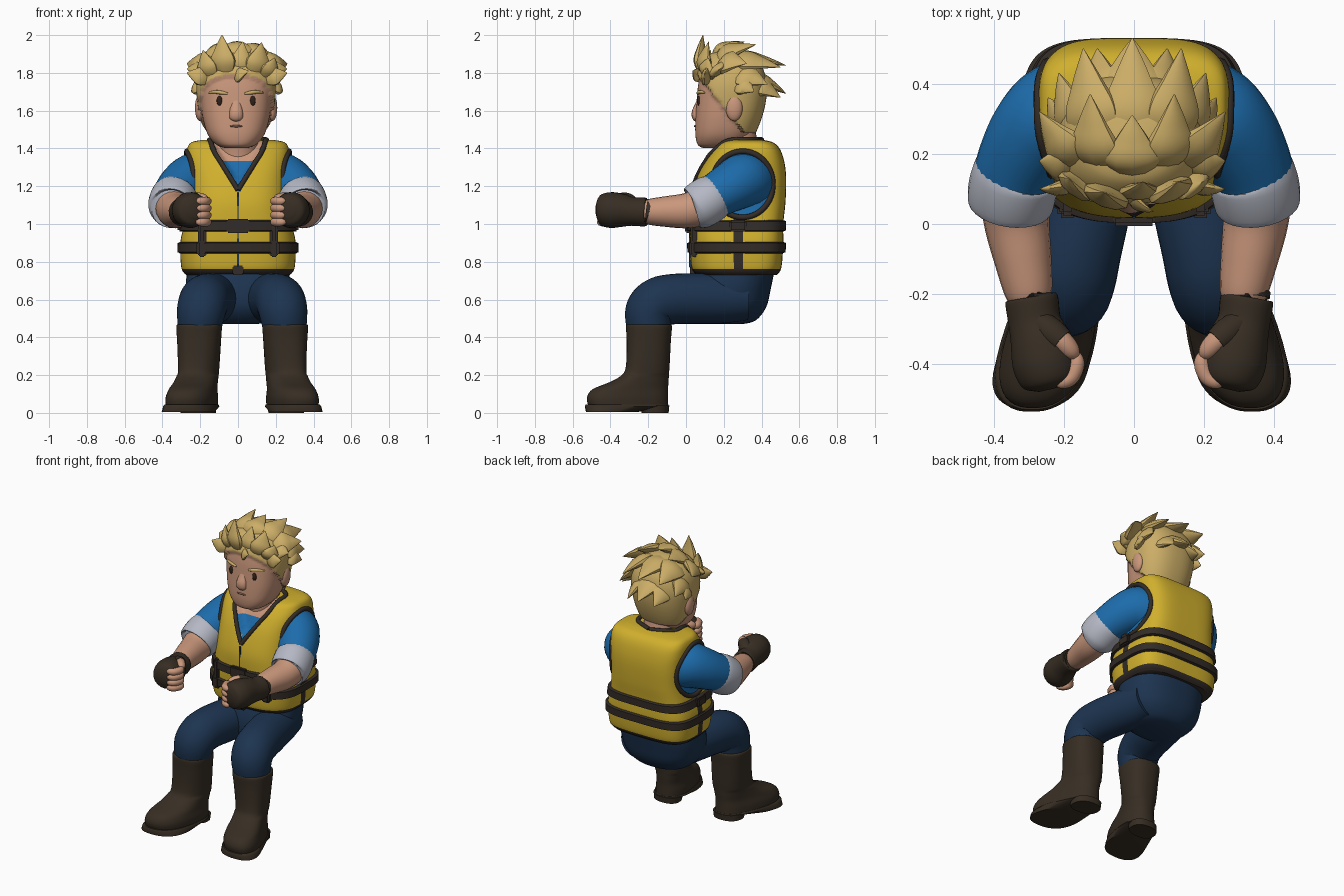
import bpy, bmesh, math
from mathutils import Vector

cube = bpy.data.objects.get("Cube")
if cube:
    bpy.data.objects.remove(cube)


def material(name, *rgb):
    m = bpy.data.materials.new(name)
    m.use_nodes = True
    m.diffuse_color = (*rgb, 1)
    shader = next(n for n in m.node_tree.nodes if n.type == "BSDF_PRINCIPLED")
    shader.inputs["Base Color"].default_value = (*rgb, 1)
    shader.inputs["Roughness"].default_value = 0.8
    return m


YELLOW = material("vest yellow", .63, .43, .026)
BLUE = material("shirt blue", .012, .15, .41)
DENIM = material("denim", .012, .034, .08)
BOOT = material("boot brown", .038, .027, .017)
STRAP = material("strap dark", .033, .025, .02)
SKIN = material("skin", .59, .31, .20)
HAIR = material("blond", .60, .42, .135)
WHITE = material("sleeve cuff grey", .46, .48, .55)
DARK = material("eye dark", .03, .015, .01)
LIP = material("lip", .28, .13, .09)


# ---- helpers ----
def resample(points, steps):
    """Catmull-Rom through points of any dimension."""
    pts = [Vector(p) for p in points]
    pts = [pts[0]] + pts + [pts[-1]]
    out = []
    for a, b, c, d in zip(pts, pts[1:], pts[2:], pts[3:]):
        for i in range(steps):
            t = i / steps
            out.append(b + (c - a) * t / 2 + (a * 2 - b * 5 + c * 4 - d) * t * t / 2
                       + (b * 3 - a - c * 3 + d) * t ** 3 / 2)
    return out + [pts[-1]]


def finish(name, bm, colors, rule=None, mirror=False, shift=0):
    bmesh.ops.recalc_face_normals(bm, faces=bm.faces[:])
    for f in bm.faces:
        f.smooth = True
        if rule:
            f.material_index = rule(f.calc_center_median())
    me = bpy.data.meshes.new(name)
    bm.to_mesh(me)
    bm.free()
    for c in colors:
        me.materials.append(c)
    me.set_sharp_from_angle(angle=math.radians(50))
    ob = bpy.data.objects.new(name, me)
    ob.location.x = shift
    bpy.context.collection.objects.link(ob)
    if mirror:
        ob.modifiers.new("mirror", "MIRROR").use_mirror_merge = False


def skin(name, rings, colors, closed=False, **kw):
    bm = bmesh.new()
    rows = [[bm.verts.new(p) for p in r] for r in rings]
    n = len(rows[0])
    for r, s in zip(rows, rows[1:] + rows[:1] if closed else rows[1:]):
        for i in range(n):
            bm.faces.new((r[i], r[(i + 1) % n], s[(i + 1) % n], s[i]))
    if not closed:
        bm.faces.new(rows[0])
        bm.faces.new(rows[-1])
    finish(name, bm, colors, **kw)


def oval(z, hw, yf, yb, e, n, grow=0):
    """Squarish oval section; e holds the front and back squareness."""
    ring = []
    for i in range(n):
        a = math.tau * (i + .5) / n
        c, s = math.cos(a), math.sin(a)
        k = 2 / e[s > 0]
        ring.append(Vector((math.copysign(abs(c) ** k, c) * (hw + grow),
                            (yf + yb) / 2 + math.copysign(abs(s) ** k, s) * ((yb - yf) / 2 + grow), z)))
    return ring


def loft(name, rings, colors, e=(2.4, 2.4), n=48, warp=lambda p: p, **kw):
    skin(name, [[warp(p) for p in oval(*r, e, n)] for r in rings], colors, **kw)


def tube(name, points, colors, n=20, steps=6, up=(0, 0, 1), flat=1, closed=False, **kw):
    """Tube along points of x, y, z, radius."""
    path = resample(points, steps)
    if closed:
        path.pop()
    up = Vector(up)
    rings = []
    for i, p in enumerate(path):
        nxt = path[(i + 1) % len(path)] if closed else path[min(i + 1, len(path) - 1)]
        t = (nxt.xyz - path[i - 1 if i or closed else 0].xyz).normalized()
        up = (up - t * up.dot(t)).normalized()
        side = t.cross(up)
        rings.append([p.xyz + p.w * (up * flat * math.cos(a) + side * math.sin(a))
                      for a in [math.tau * k / n for k in range(n)]])
    skin(name, rings, colors, closed=closed, **kw)


def blob(name, center, size, color, **kw):
    bm = bmesh.new()
    bmesh.ops.create_uvsphere(bm, u_segments=20, v_segments=12, radius=1)
    for v in bm.verts:
        v.co = Vector(center) + v.co * Vector(size)
    finish(name, bm, [color], **kw)


def box(name, center, size, color, **kw):
    bm = bmesh.new()
    bmesh.ops.create_cube(bm, size=1)
    for v in bm.verts:
        v.co = Vector(center) + v.co * Vector(size)
    bmesh.ops.bevel(bm, geom=bm.edges[:], offset=min(size) / 4, segments=2, affect="EDGES")
    finish(name, bm, [color], **kw)


def section(profile, z):
    return min(profile, key=lambda r: abs(r[0] - z))


def front(profile, x, z, e):
    _, hw, yf, yb = section(profile, z)
    return (yf + yb) / 2 - (yb - yf) / 2 * max(0, 1 - abs(x / hw) ** e[0]) ** (1 / e[0])


# ---- vest and shirt body ----
TORSO = resample([(.73, .275, .06, .48), (.77, .30, .03, .505), (.90, .305, .02, .515), (1, .285, .018, .515),
                  (1.12, .267, .022, .527), (1.25, .267, .06, .53), (1.34, .272, .105, .518),
                  (1.40, .268, .15, .495), (1.432, .247, .185, .46), (1.445, .19, .23, .41)], 10)
SQ = (2.8, 4)


def neck_depth(p):
    """How far a point lies inside the open V of the neckline."""
    return min(.62 * (p.z - 1.18) - abs(p.x), .26 - p.y)


def vest_color(p):
    if neck_depth(p) > 0:
        return 3 if p.z > 1.335 else 2
    armhole = ((p.y - .3) / .16) ** 2 + ((p.z - 1.21) / .175) ** 2 < 1
    if armhole and abs(p.x) > .15:
        return 2
    side_gap = abs(p.y - .275) < .03 and p.z < 1.04
    return 1 if p.z < .765 or side_gap else 0


loft("vest", TORSO, [YELLOW, STRAP, BLUE, SKIN], e=SQ, n=160, rule=vest_color,
     warp=lambda p: p + Vector((0, max(0, min(.05, neck_depth(p) * 1.5)), 0)))

# Dark piping round armholes and neckline
armhole = []
for i in range(25):
    a = math.tau * i / 24
    y, z = .3 + .16 * math.cos(a), 1.21 + .175 * math.sin(a)
    _, hw, yf, yb = section(TORSO, z)
    k = (2 * y - yf - yb) / (yb - yf)
    e = SQ[k > 0]
    armhole.append((hw * (1 - min(1, abs(k)) ** e) ** (1 / e), y, z, .015))
tube("armhole_piping", armhole, [STRAP], n=8, steps=3, up=(1, 0, 0), closed=True, mirror=True)
neckline = [(.62 * h, front(TORSO, .62 * h, 1.18 + h, SQ), 1.18 + h, .014) for h in (0, .05, .1, .15, .2)]
tube("neck_piping", neckline + [(.145, .22, 1.437, .015), (.135, .33, 1.445, .015), (0, .40, 1.445, .015)],
     [STRAP], n=8, mirror=True)

# Belts, buckles and zip
for z in (.875, .99):
    rows = [(z - .03, 0), (z - .024, .015), (z + .024, .015), (z + .03, 0)]
    skin("belt", [oval(h, *section(TORSO, h)[1:], SQ, 96, g) for h, g in rows], [STRAP])
    box("side_buckle", (.302, .275, z), (.035, .09, .06), STRAP, mirror=True)
side_front = front(TORSO, .19, .9, SQ)
box("front_buckle", (0, .01, .99), (.12, .03, .075), STRAP)
box("front_strap", (.19, side_front, .925), (.045, .045, .2), STRAP, mirror=True)
box("strap_clip", (.19, side_front - .006, .87), (.058, .045, .08), STRAP, mirror=True)
box("bottom_tab", (0, .035, .755), (.06, .03, .05), STRAP)
box("zip", (0, .022, .97), (.012, .012, .4), DENIM)

# ---- arms ----
tube("sleeve", [(.18, .33, 1.225, .15), (.235, .30, 1.228, .146), (.287, .245, 1.2, .134),
                (.332, .165, 1.155, .12), (.35, .10, 1.12, .112)], [BLUE], n=28, mirror=True)
tube("rolled_cuff", [(.333, .155, 1.15, .11), (.336, .147, 1.145, .123), (.346, .10, 1.115, .127),
                     (.353, .055, 1.085, .121), (.354, .045, 1.08, .1)], [WHITE], n=28, steps=4, mirror=True)
tube("forearm", [(.346, .08, 1.09, .1), (.34, .0, 1.07, .093), (.323, -.1, 1.066, .082),
                 (.306, -.2, 1.064, .067), (.302, -.24, 1.064, .045)], [SKIN], mirror=True, shift=.006)
HAND = dict(mirror=True, shift=.015)
tube("glove", [(.308, -.21, 1.063, .06), (.307, -.215, 1.063, .076), (.298, -.28, 1.066, .076),
               (.28, -.34, 1.072, .089), (.266, -.40, 1.074, .095), (.252, -.45, 1.075, .08),
               (.247, -.47, 1.075, .04)], [BOOT], **HAND)
for i in range(4):
    z = 1.01 + .037 * i
    tube("finger", [(.238, -.455, z, .008), (.22, -.452, z, .02), (.192, -.435, z, .023),
                    (.178, -.39, z, .022), (.2, -.35, z, .006)], [SKIN], n=10, **HAND)
tube("thumb", [(.27, -.3, 1.12, .03), (.225, -.33, 1.135, .031), (.192, -.365, 1.13, .025),
               (.178, -.385, 1.12, .005)], [SKIN], n=12, **HAND)
tube("thumb_glove", [(.29, -.28, 1.1, .04), (.25, -.31, 1.122, .042), (.22, -.335, 1.132, .037)],
     [BOOT], n=14, **HAND)

# ---- trousers and boots ----
LEG = dict(mirror=True, shift=.022)
loft("hips", resample([(.47, .1, .14, .3), (.49, .18, .08, .37), (.56, .25, .03, .425), (.66, .275, .03, .45),
                       (.76, .27, .06, .47)], 5), [DENIM])
tube("trouser_leg", [(.12, .32, .61, .12), (.135, .2, .606, .132), (.165, .05, .605, .134), (.19, -.07, .602, .133),
                     (.205, -.15, .584, .132), (.218, -.195, .53, .128), (.227, -.197, .43, .113)],
     [DENIM], n=32, **LEG)


def toe_out(p):
    """Turn the foot outwards and narrow the heel."""
    x = p.x * (1 - .6 * min(p.y + .2, .1)) if p.z < .2 else p.x
    lean = max(0, .2 - p.z) * .04
    turn = .24 if p.y < -.2 else .1
    return Vector((.228 + lean + x - (p.y + .2) * turn * min(1, max(0, (.45 - p.z) / .25)), p.y, p.z))


loft("boot", resample([(.03, .115, -.515, -.095), (.08, .116, -.525, -.095), (.125, .108, -.495, -.095),
                       (.165, .104, -.40, -.092), (.205, .104, -.335, -.09), (.26, .108, -.317, -.086),
                       (.38, .116, -.314, -.08), (.455, .121, -.318, -.074), (.468, .116, -.312, -.08)], 5),
     [BOOT], warp=toe_out, **LEG)
loft("boot_sole", [(.006, .12, -.53, -.25), (.035, .125, -.536, -.09), (.045, .118, -.53, -.094)],
     [BOOT], warp=toe_out, **LEG)
loft("boot_heel", [(0, .095, -.235, -.092), (.04, .099, -.245, -.088)], [BOOT], warp=toe_out, **LEG)

# ---- head ----
FACE = -.01
ROUND = (2.5, 2.5)
tube("neck", [(0, .29, 1.28, .125), (0, .275, 1.38, .112), (0, .25, 1.52, .112)], [SKIN], n=28)
HEAD = resample([(1.402, .06, .09, .24), (1.42, .105, .062, .30), (1.47, .148, .05, .345), (1.55, .174, .05, .38),
                 (1.65, .188, .056, .405), (1.74, .192, .065, .41), (1.82, .172, .085, .39),
                 (1.88, .12, .13, .34), (1.9, .05, .19, .27)], 8)


def is_hair(p):
    return p.z > max(1.49, 1.78 - 1.25 * (p.y - .07))


def puff(p):
    out = p - Vector((0, .24, 1.68))
    return p + out.normalized() * .018 if is_hair(p) else p


loft("head", HEAD, [SKIN, HAIR], e=ROUND, n=80, warp=puff, rule=lambda p: int(is_hair(p)), shift=FACE)
blob("ear", (.192, .255, 1.615), (.026, .045, .07), SKIN, mirror=True, shift=FACE)
tube("nose", [(0, .078, 1.67, .022), (0, .064, 1.63, .028), (0, .052, 1.59, .036), (0, .056, 1.56, .034),
              (0, .068, 1.548, .008)], [SKIN], n=14, up=(0, 1, 0), flat=.6, shift=FACE)
blob("eye", (.088, front(HEAD, .088, 1.652, ROUND), 1.652), (.015, .009, .026), DARK, mirror=True, shift=FACE)
tube("eyebrow", [(x, front(HEAD, x, 1.7, ROUND), z, r) for x, z, r in
                 ((.045, 1.69, .005), (.075, 1.695, .01), (.11, 1.699, .009), (.145, 1.695, .004))],
     [HAIR], n=10, mirror=True, shift=FACE)
blob("mouth", (0, front(HEAD, 0, 1.518, ROUND), 1.518), (.034, .007, .006), LIP, shift=FACE)

# ---- hair spikes: root, tip, width ----
SINGLE = [((.01, .11, 1.77), (.03, .12, 1.965), .06), ((-.06, .1, 1.77), (-.08, .09, 2), .07),
          ((.08, .11, 1.77), (.13, .12, 1.96), .07), ((-.12, .12, 1.76), (-.18, .13, 1.92), .065),
          ((.13, .13, 1.76), (.2, .12, 1.88), .06), ((0, .14, 1.86), (0, .31, 1.965), .08),
          ((0, .2, 1.86), (0, .53, 1.84), .09), ((0, .3, 1.78), (0, .53, 1.69), .085),
          ((-.02, .12, 1.76), (.06, .035, 1.81), .04)]
PAIRED = [((.13, .13, 1.76), (.265, .1, 1.8), .05), ((.14, .18, 1.8), (.265, .18, 1.82), .06),
          ((.08, .15, 1.85), (.12, .37, 1.95), .075), ((.12, .17, 1.83), (.265, .32, 1.85), .075),
          ((.08, .21, 1.85), (.14, .5, 1.83), .085), ((.12, .24, 1.79), (.21, .43, 1.74), .075),
          ((.07, .31, 1.75), (.1, .5, 1.67), .07), ((.15, .26, 1.74), (.24, .36, 1.7), .055)]
for group, mirror in ((SINGLE, False), (PAIRED, True)):
    for root, tip, w in group:
        root, tip = Vector(root), Vector(tip)
        out = ((root + tip) / 2 - Vector((0, .24, 1.7))).normalized()
        low = root.lerp(tip, .28) + out * .03
        high = root.lerp(tip, .62) + out * .022
        tube("hair_spike", [(*root, w * .4), (*low, w), (*high, w * .6), (*tip, .002)],
             [HAIR], n=10, up=out, flat=.45, mirror=mirror, shift=FACE / 2)
